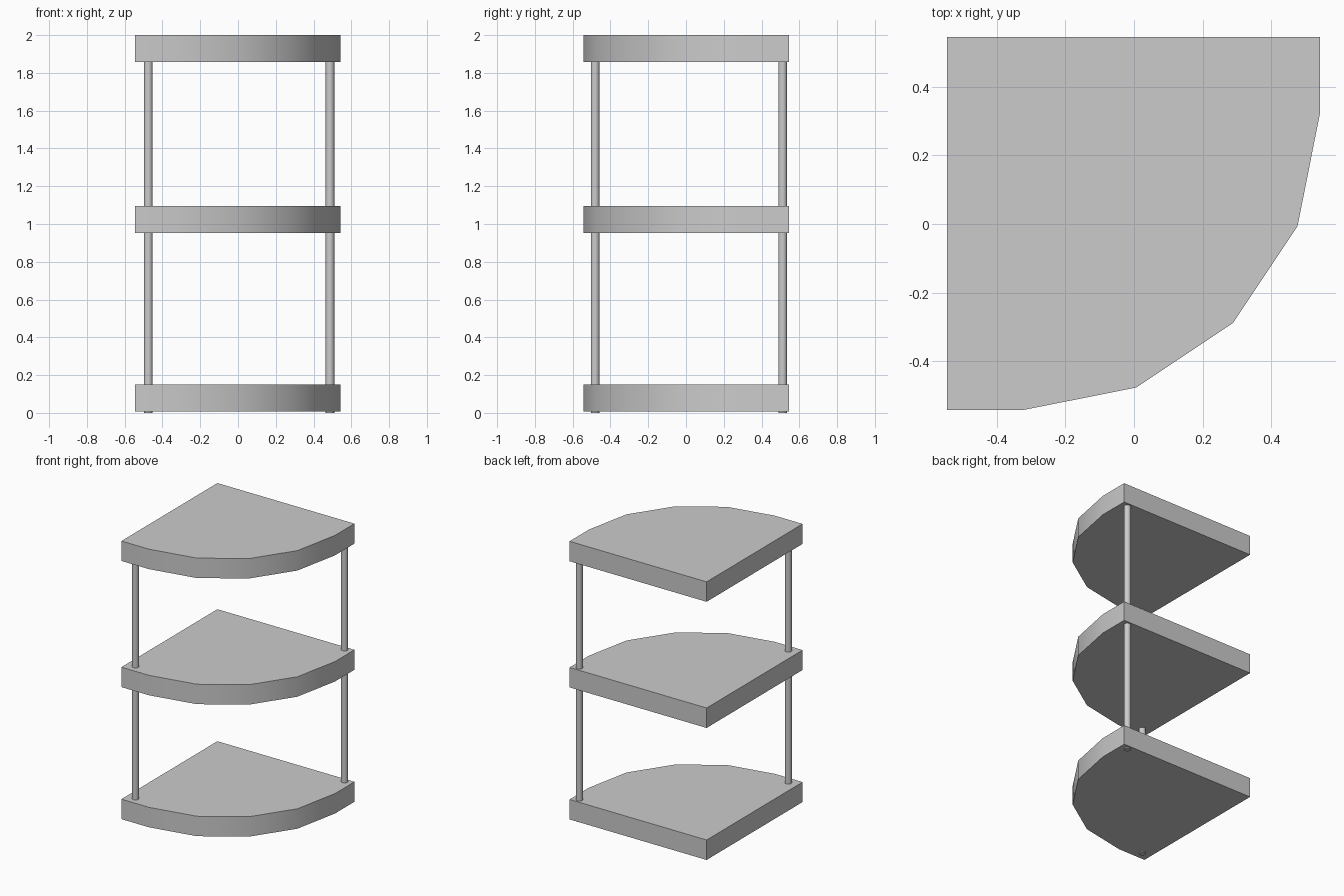
import bpy, bmesh, math

if "Cube" in bpy.data.objects:
    bpy.data.objects.remove(bpy.data.objects["Cube"])

BACK, FRONT = 0.545, 0.542       # straight-side and curved-side extents
ARC_C, ARC_R = 0.325, 0.867      # quarter-round centre offset and radius


def smooth(ob):
    bpy.ops.object.select_all(action='DESELECT')
    ob.select_set(True)
    bpy.context.view_layer.objects.active = ob
    bpy.ops.object.shade_smooth_by_angle(angle=math.radians(30))


def shelf(name, z0, z1):
    # quarter-round board: square back corner, four-segment curved front
    pts = [(-BACK, BACK), (-BACK, -FRONT)]
    for i in range(5):
        a = math.radians(-90 + 22.5 * i)
        pts.append((-ARC_C + ARC_R * math.cos(a), ARC_C + ARC_R * math.sin(a)))
    pts.append((FRONT, BACK))
    bm = bmesh.new()
    face = bm.faces.new([bm.verts.new((x, y, z0)) for x, y in pts])
    top = bmesh.ops.extrude_face_region(bm, geom=[face])
    verts = [v for v in top['geom'] if isinstance(v, bmesh.types.BMVert)]
    bmesh.ops.translate(bm, verts=verts, vec=(0, 0, z1 - z0))
    bmesh.ops.recalc_face_normals(bm, faces=bm.faces)
    mesh = bpy.data.meshes.new(name)
    bm.to_mesh(mesh)
    bm.free()
    ob = bpy.data.objects.new(name, mesh)
    bpy.context.collection.objects.link(ob)
    smooth(ob)


def post(name, x, y):
    # thin round post running through all the shelves
    z0, z1 = 0.0, 1.9
    bpy.ops.mesh.primitive_cylinder_add(vertices=16, radius=0.023, depth=z1 - z0,
                                        location=(x, y, (z0 + z1) / 2))
    ob = bpy.context.object
    ob.name = name
    smooth(ob)


# three shelves
for name, z0, z1 in (("bottom_shelf", 0.007, 0.15),
                     ("middle_shelf", 0.953, 1.096),
                     ("top_shelf", 1.857, 2.0)):
    shelf(name, z0, z1)

# two posts at the ends of the curved edge
post("left_post", -0.475, -0.481)
post("right_post", 0.487, 0.512)
